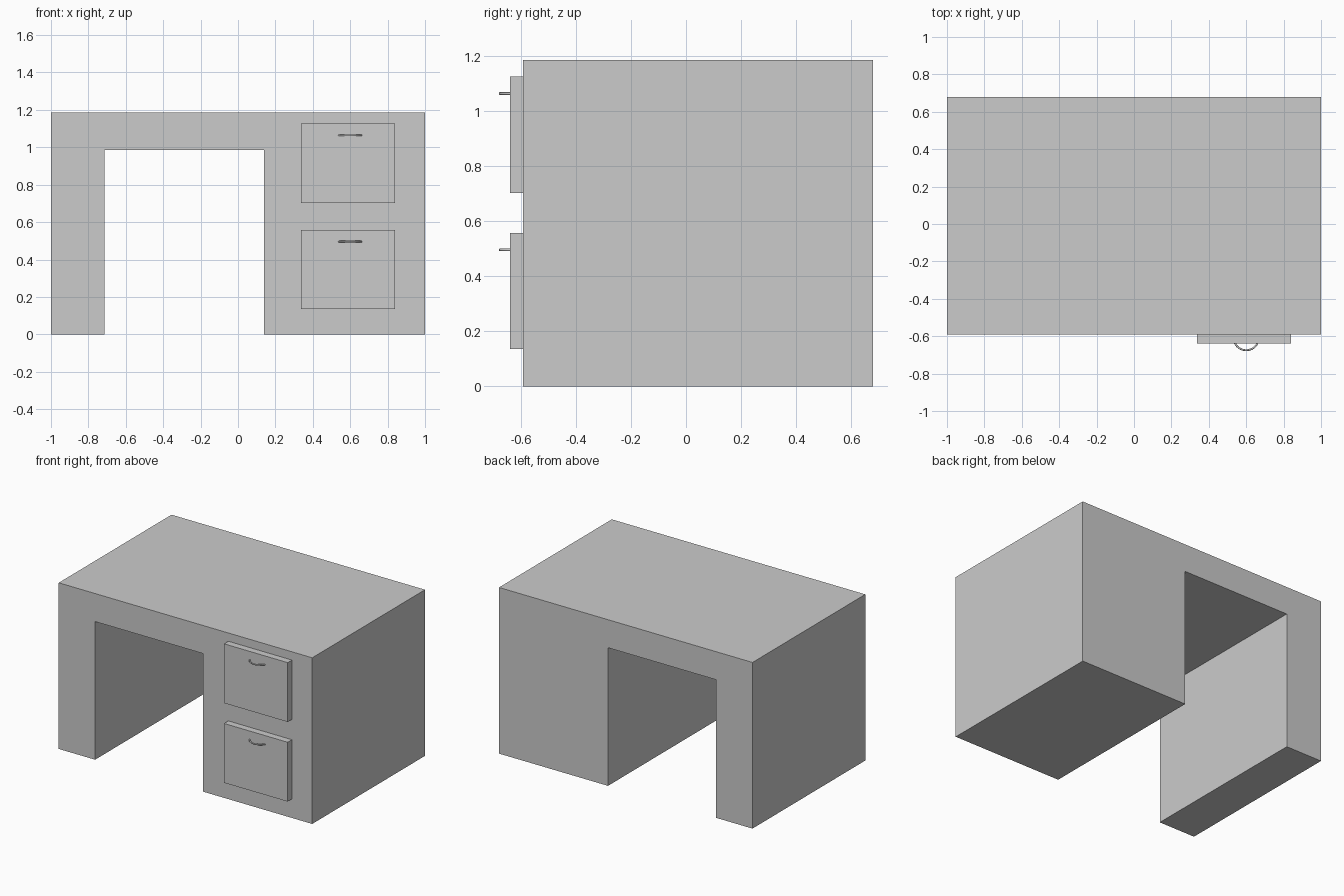
import bpy, bmesh, math

if "Cube" in bpy.data.objects:
    bpy.data.objects.remove(bpy.data.objects["Cube"])

FRONT, BACK, TOP = -0.592, 0.679, 1.185
DRAWER_FRONT = -0.64


def link_bmesh(name, bm):
    bmesh.ops.recalc_face_normals(bm, faces=bm.faces)
    mesh = bpy.data.meshes.new(name)
    bm.to_mesh(mesh)
    bm.free()
    obj = bpy.data.objects.new(name, mesh)
    bpy.context.collection.objects.link(obj)
    return obj


def extrude_profile(name, points, y0, y1):
    """Extrude an x-z outline from y0 to y1."""
    bm = bmesh.new()
    face = bm.faces.new([bm.verts.new((x, y0, z)) for x, z in points])
    new = bmesh.ops.extrude_face_region(bm, geom=[face], use_keep_orig=True)["geom"]
    verts = [v for v in new if isinstance(v, bmesh.types.BMVert)]
    bmesh.ops.translate(bm, vec=(0, y1 - y0, 0), verts=verts)
    return link_bmesh(name, bm)


def handle(name, x, z, radius=0.067, tube=0.005):
    """Round bar bent into an arc, its ends sunk in the drawer front."""
    cy = -0.68 + radius + tube
    steps, sides = 20, 10
    half = math.radians(68)
    bm = bmesh.new()
    rings = []
    for i in range(steps + 1):
        a = -half + 2 * half * i / steps
        ring = []
        for j in range(sides):
            b = math.tau * j / sides
            r = radius + tube * math.cos(b)
            ring.append(bm.verts.new((x + r * math.sin(a), cy - r * math.cos(a),
                                      z + tube * math.sin(b))))
        rings.append(ring)
    for p, q in zip(rings, rings[1:]):
        for j in range(sides):
            k = (j + 1) % sides
            bm.faces.new((p[j], p[k], q[k], q[j])).smooth = True
    bm.faces.new(rings[0])
    bm.faces.new(rings[-1])
    return link_bmesh(name, bm)


# Desk body: wide pedestal, narrow leg and top in one arch outline
extrude_profile("desk_body", [
    (-1, 0), (-0.713, 0), (-0.713, 0.985), (0.14, 0.985),
    (0.14, 0), (1, 0), (1, TOP), (-1, TOP)], FRONT, BACK)

# Drawer fronts with handles
for label, z0 in (("lower", 0.135), ("upper", 0.703)):
    z1 = z0 + 0.423
    extrude_profile(label + "_drawer",
                    [(0.338, z0), (0.84, z0), (0.84, z1), (0.338, z1)],
                    DRAWER_FRONT, FRONT)
    handle(label + "_drawer_handle", 0.60, z0 + 0.361)
